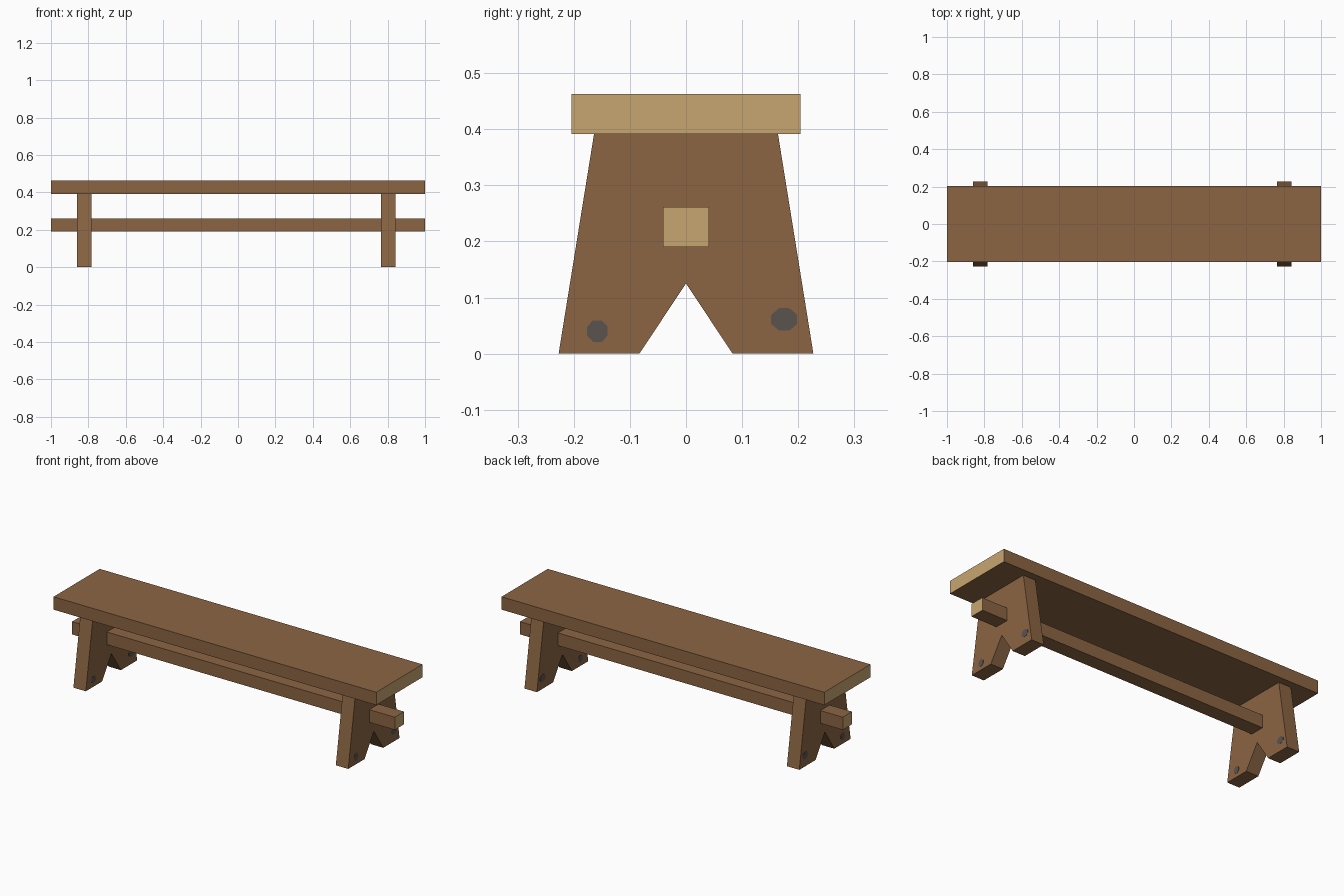
import bpy, bmesh, math

if "Cube" in bpy.data.objects:
    bpy.data.objects.remove(bpy.data.objects["Cube"])


def material(name, rgb):
    """Flat colour from 0-255 sRGB values."""
    m = bpy.data.materials.new(name)
    lin = [((c / 255 + 0.055) / 1.055) ** 2.4 for c in rgb]
    m.diffuse_color = (*lin, 1)
    m.use_nodes = True
    m.node_tree.nodes["Principled BSDF"].inputs["Base Color"].default_value = m.diffuse_color
    return m


WOOD = material("brown wood", (139, 101, 67))
END = material("pale end grain", (200, 166, 113))
KNOT = material("grey knot", (91, 84, 80))


def extrude_x(name, profile, x0, x1, mats):
    """Extrude a (y, z) profile along x; the end caps take the last material."""
    bm = bmesh.new()
    face = bm.faces.new([bm.verts.new((x0, y, z)) for y, z in profile])
    new = bmesh.ops.extrude_face_region(bm, geom=[face])["geom"]
    bmesh.ops.translate(bm, vec=(x1 - x0, 0, 0),
                        verts=[g for g in new if isinstance(g, bmesh.types.BMVert)])
    bmesh.ops.recalc_face_normals(bm, faces=bm.faces)
    for f in bm.faces:
        f.material_index = len(mats) - 1 if abs(f.normal.x) > 0.9 else 0
    me = bpy.data.meshes.new(name)
    bm.to_mesh(me)
    bm.free()
    for m in mats:
        me.materials.append(m)
    ob = bpy.data.objects.new(name, me)
    bpy.context.collection.objects.link(ob)
    return ob


def rect(w, z0, z1):
    return [(-w, z0), (w, z0), (w, z1), (-w, z1)]


def octagon(y, z, ry, rz):
    return [(y + ry * math.cos(a), z + rz * math.sin(a))
            for a in (math.pi / 8 + i * math.pi / 4 for i in range(8))]


# Seat plank and the long stretcher, with pale sawn ends
extrude_x("seat", rect(0.2045, 0.391, 0.463), -1, 1, [WOOD, END])
extrude_x("stretcher", rect(0.041, 0.19, 0.261), -1, 1, [WOOD, END])

# Tapered trestle legs with a V notch
right_half = [(0, 0.125), (0.083, 0), (0.227, 0), (0.164, 0.391)]
leg_profile = right_half + [(-y, z) for y, z in reversed(right_half[1:])]
knots = [(-0.158, 0.04, 0.020, 0.021), (0.175, 0.061, 0.025, 0.0215)]
for side, x0, x1 in (("left", -0.861, -0.784), ("right", 0.765, 0.842)):
    extrude_x(side + "_leg", leg_profile, x0, x1, [WOOD])
    # Knots show on both faces of each leg
    for i, k in enumerate(knots):
        extrude_x(f"{side}_leg_knot_{i + 1}", octagon(*k), x0 - 0.001, x1 + 0.001, [KNOT])
